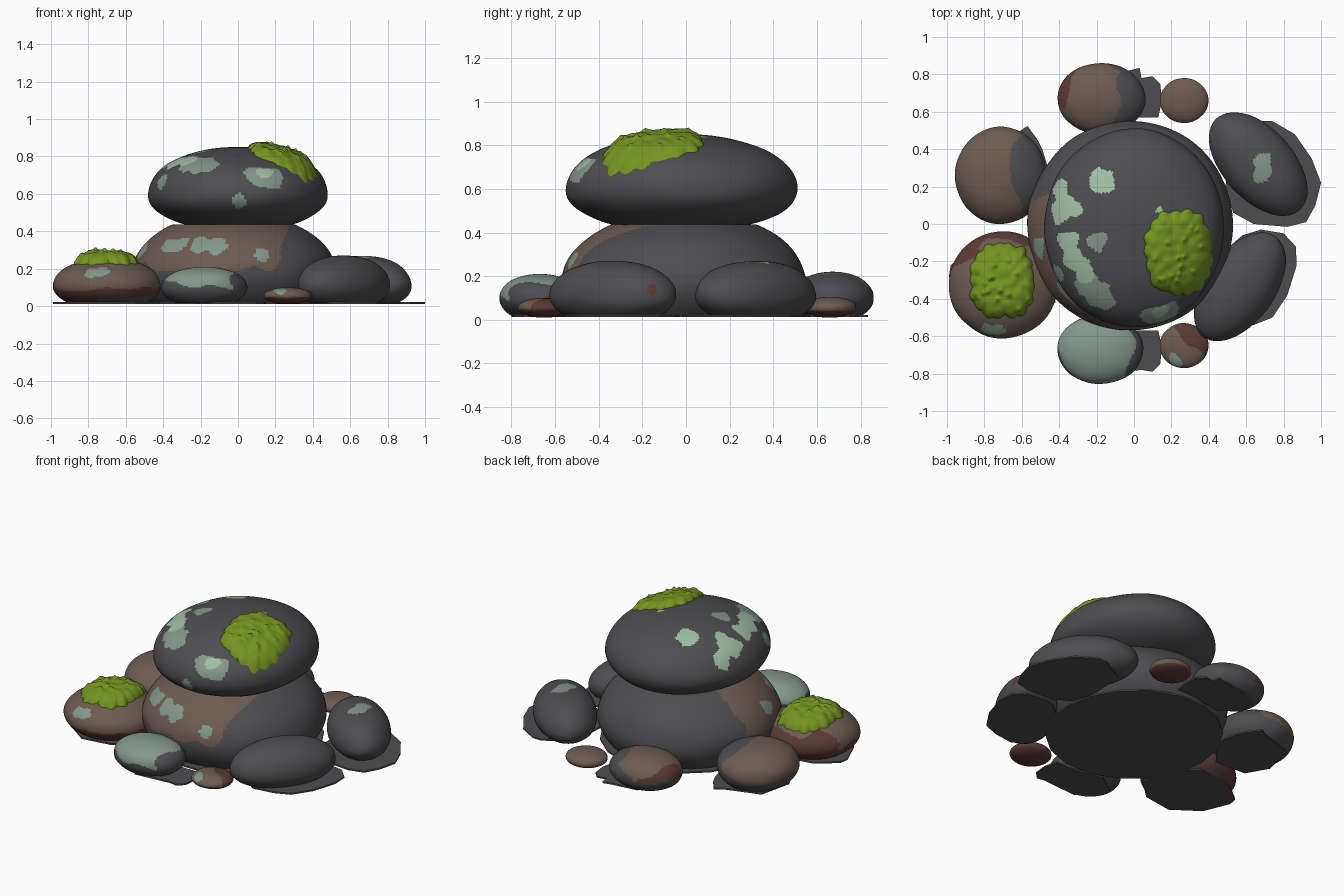
import bpy, bmesh, math, random
from mathutils import Vector, noise

if "Cube" in bpy.data.objects:
    bpy.data.objects.remove(bpy.data.objects["Cube"])

random.seed(4)
COLOURS = {
    "dark_stone": (0.075, 0.073, 0.08),
    "brown_stone": (0.15, 0.105, 0.083),
    "rust_stone": (0.105, 0.042, 0.035),
    "grey_lichen": (0.23, 0.31, 0.26),
    "pale_lichen": (0.35, 0.52, 0.37),
    "green_moss": (0.18, 0.30, 0.015),
}
MATS = []
for key, rgb in COLOURS.items():
    m = bpy.data.materials.new(key)
    m.diffuse_color = (*rgb, 1)
    m.use_nodes = True
    m.node_tree.nodes["Principled BSDF"].inputs["Base Color"].default_value = m.diffuse_color
    MATS.append(m)
DARK, BROWN, RUST, GREY, PALE, MOSS = range(6)


def finish(name, bm, rule, angle=40):
    """Turn a bmesh into a smooth object coloured by a face rule."""
    bmesh.ops.recalc_face_normals(bm, faces=bm.faces)
    for f in bm.faces:
        f.material_index = rule(f.calc_center_median())
    me = bpy.data.meshes.new(name)
    bm.to_mesh(me)
    bm.free()
    for m in MATS:
        me.materials.append(m)
    ob = bpy.data.objects.new(name, me)
    bpy.context.collection.objects.link(ob)
    bpy.ops.object.select_all(action='DESELECT')
    ob.select_set(True)
    bpy.context.view_layer.objects.active = ob
    bpy.ops.object.shade_smooth_by_angle(angle=math.radians(angle))
    return ob


def wob(p, scale=9, amount=0.03):
    return amount * noise.noise(p * scale)


class Stone:
    """Rounded pebble: unequal upper and lower halves, flat where clipped."""
    def __init__(self, centre, half, up, down, rot=0, low=0.016, high=9, n=2.1):
        self.c, self.half, self.up, self.down = Vector(centre), half, up, down
        self.rot, self.low, self.high, self.n = math.radians(rot), low, high, n

    def height(self, x, y):
        dx, dy = x - self.c.x, y - self.c.y
        ca, sa = math.cos(self.rot), math.sin(self.rot)
        rho = math.hypot((dx * ca + dy * sa) / self.half[0], (dy * ca - dx * sa) / self.half[1])
        return self.c.z + self.up * (1 - min(rho, 0.985) ** self.n) ** (1 / self.n)

    def build(self, name, rule, seg=96, rings=56):
        bm = bmesh.new()
        bmesh.ops.create_uvsphere(bm, u_segments=seg, v_segments=rings, radius=1)
        ca, sa = math.cos(self.rot), math.sin(self.rot)
        for v in bm.verts:
            d = v.co.copy()
            flat = math.hypot(d.x, d.y)
            t = (flat ** self.n + abs(d.z) ** self.n) ** (-1 / self.n)
            t *= 1 + 0.015 * noise.noise(d * 1.8 + self.c * 5)
            x, y = d.x * t * self.half[0], d.y * t * self.half[1]
            z = self.c.z + d.z * t * (self.up if d.z > 0 else self.down)
            v.co = (self.c.x + x * ca - y * sa, self.c.y + x * sa + y * ca,
                    min(max(z, self.low), self.high))
        return finish(name, bm, rule, 50)


def in_patch(p, spots, amount=0.035):
    w = wob(p, 13, amount)
    return any((p - Vector(s[:3])).length + w < s[3] for s in spots)


# Stone shapes
top = Stone((0, -0.02, 0.60), (0.48, 0.53), 0.25, 0.20, low=0.435)
base = Stone((-0.02, -0.01, 0.17), (0.55, 0.56), 0.33, 0.30, high=0.437, n=2)
left_front = Stone((-0.70, -0.325, 0.11), (0.29, 0.285), 0.145, 0.13)
left_back = Stone((-0.712, 0.26, 0.12), (0.245, 0.26), 0.14, 0.14)
right_front = Stone((0.565, -0.335, 0.11), (0.33, 0.19), 0.16, 0.13, rot=54)
right_back = Stone((0.665, 0.32, 0.11), (0.33, 0.19), 0.16, 0.13, rot=-48)
back = Stone((-0.175, 0.67, 0.10), (0.235, 0.19), 0.12, 0.11)
front = Stone((-0.18, -0.67, 0.10), (0.23, 0.185), 0.11, 0.11)
small_back = Stone((0.268, 0.66, 0.055), (0.13, 0.12), 0.05, 0.045, low=0.01)
small_front = Stone((0.268, -0.65, 0.055), (0.13, 0.12), 0.045, 0.045, low=0.01)


# Colour rules
def on_top(spots):
    return [(x, y, top.height(x, y), r) for x, y, r in spots]


pale_spots = on_top([(-0.40, 0.19, 0.06), (-0.38, 0.09, 0.075), (-0.33, 0.07, 0.05),
                     (-0.17, 0.24, 0.07), (-0.36, -0.10, 0.065), (-0.32, -0.19, 0.075),
                     (-0.27, -0.27, 0.055), (0.14, -0.47, 0.035), (0.13, 0.07, 0.025)])
grey_spots = on_top([(-0.19, -0.10, 0.06), (-0.25, -0.33, 0.075), (-0.19, -0.39, 0.08),
                     (-0.40, -0.27, 0.04), (0.12, -0.49, 0.06), (0.19, -0.48, 0.065)])
grey_spots.append((-0.01, -0.54, 0.565, 0.045))
base_spots = [(-0.38, -0.36, 0.335, 0.055), (-0.32, -0.40, 0.335, 0.045),
              (-0.19, -0.47, 0.315, 0.06), (-0.12, -0.49, 0.32, 0.065),
              (0.14, -0.52, 0.27, 0.035), (-0.52, -0.12, 0.30, 0.05)]


def top_rule(p):
    return PALE if in_patch(p, pale_spots) else GREY if in_patch(p, grey_spots) else DARK


def base_rule(p):
    w = wob(p, 6, 0.06)
    if in_patch(p, base_spots):
        return GREY
    brown = p.y < 0.16 + w and p.x < 0.12 + 0.4 * p.z + w and p.z > 0.20 + w
    return BROWN if brown and p.y < -0.95 * p.x * 0.3 + 0.02 + w else DARK


def left_front_rule(p):
    w = wob(p, 7, 0.05)
    if in_patch(p, [(-0.77, -0.57, 0.175, 0.035), (-0.73, -0.57, 0.175, 0.035)]):
        return GREY
    if p.z < 0.04 + w * 0.5 and p.x > -0.75:
        return DARK
    return RUST if p.z < (0.19 if p.y > -0.22 + w else 0.09) + w else BROWN


def left_back_rule(p):
    w = wob(p, 5, 0.06)
    return BROWN if p.x < -0.63 + w and p.z > 0.11 + w else DARK


def back_rule(p):
    w = wob(p, 6, 0.06)
    if p.x < -0.10 + w and p.z > 0.13 + w and p.x > -0.36 + w:
        return BROWN
    return RUST if p.x < -0.22 + w and p.z > 0.085 + w and p.y > 0.62 else \
        BROWN if p.x < -0.2 and p.z > 0.1 + w else DARK


def front_rule(p):
    w = wob(p, 7, 0.05)
    return GREY if -0.38 + w < p.x < -0.02 + w and p.z > 0.105 + w - 0.1 * (p.x + 0.2) else DARK


def small_rule(p):
    w = wob(p, 9, 0.05)
    if in_patch(p, [(0.22, -0.73, 0.08, 0.035)]):
        return GREY
    return RUST if p.z < 0.045 + w * 0.4 or (p.y < 0 and p.x + p.y > -0.33 + w) else BROWN


def right_front_rule(p):
    return RUST if in_patch(p, [(0.74, -0.21, 0.105, 0.05), (0.75, -0.17, 0.12, 0.045)]) else DARK


def right_back_rule(p):
    spots = [(0.67, 0.33, 0.27, 0.05), (0.69, 0.28, 0.27, 0.045)]
    return GREY if in_patch(p, spots) else DARK


top.build("top_boulder", top_rule, 192, 110)
base.build("base_boulder", base_rule, 192, 110)
left_front.build("left_front_stone", left_front_rule)
left_back.build("left_back_stone", left_back_rule)
right_front.build("right_front_stone", right_front_rule)
right_back.build("right_back_stone", right_back_rule)
back.build("back_stone", back_rule)
front.build("front_stone", front_rule)
small_back.build("small_back_pebble", small_rule)
small_front.build("small_front_pebble", small_rule)


# Moss cushions draped over the stones
def moss(name, stone, cx, cy, rx, ry, thick, seg=144, rings=26):
    bumps = [(random.uniform(-.8, .8) * rx + cx, random.uniform(-.8, .8) * ry + cy)
             for _ in range(22)]
    bm = bmesh.new()
    loops = []
    for i in range(1, rings + 1):
        r = i / rings
        loop = []
        for j in range(seg):
            a = math.tau * j / seg
            ca, sa = math.cos(a), math.sin(a)
            box = (abs(ca) ** 2.7 + abs(sa) ** 2.7) ** (-1 / 2.7)
            edge = box * (0.92 + 0.06 * abs(math.sin(8.5 * a))
                          + 0.09 * noise.noise(Vector((ca * 3, sa * 3, cx))))
            x, y = cx + rx * r * edge * ca, cy + ry * r * edge * sa
            z = stone.height(x, y) + thick * (1 - r ** 7) ** 0.5 - 0.012 * r ** 7
            z += (1 - r ** 4) * 0.008 * noise.noise(Vector((x, y, 0)) * 22)
            z += sum(0.014 * math.exp(-((x - u) ** 2 + (y - v) ** 2) / 0.00016)
                     for u, v in bumps) * (1 - r ** 6)
            loop.append(bm.verts.new((x, y, z)))
        loops.append(loop)
    for p, q in zip(loops, loops[1:]):
        for j in range(seg):
            k = (j + 1) % seg
            bm.faces.new((p[j], p[k], q[k], q[j]))
    bm.faces.new(loops[0])
    bm.faces.new(loops[-1][::-1])
    finish(name, bm, lambda p: MOSS)


moss("top_moss", top, 0.238, -0.15, 0.19, 0.235, 0.036)
moss("left_moss", left_front, -0.705, -0.305, 0.18, 0.21, 0.042)


# Thin ground slabs under the stones
def slab(name, pts):
    bm = bmesh.new()
    face = bm.faces.new([bm.verts.new((x, y, 0.012)) for x, y in pts])
    out = bmesh.ops.extrude_face_region(bm, geom=[face])
    for v in out["geom"]:
        if isinstance(v, bmesh.types.BMVert):
            v.co.z = 0.022
    if not any(len(f.verts) == len(pts) and f.calc_center_median().z < 0.014 for f in bm.faces):
        bm.faces.new([v for v in bm.verts if v.co.z < 0.014])
    finish(name, bm, lambda p: DARK, 20)


def oval(cx, cy, rx, ry, n=18):
    return [(cx + rx * math.cos(math.tau * i / n), cy + ry * math.sin(math.tau * i / n))
            for i in range(n)]


slab("right_back_slab", [(0.50, 0.45), (0.68, 0.55), (0.74, 0.55), (0.86, 0.48), (0.95, 0.35),
                         (1.0, 0.22), (0.97, 0.10), (0.92, 0.01), (0.82, -0.015),
                         (0.64, 0.0), (0.53, 0.06), (0.49, 0.2)])
slab("right_front_slab", [(0.42, -0.25), (0.50, -0.13), (0.58, -0.06), (0.68, -0.03),
                          (0.80, -0.05), (0.865, -0.12), (0.87, -0.22), (0.82, -0.38),
                          (0.74, -0.50), (0.64, -0.54), (0.5, -0.56), (0.42, -0.5)])
slab("left_back_slab", [(-0.90, 0.2), (-0.82, 0.06), (-0.6, 0.05), (-0.49, 0.2), (-0.46, 0.30),
                        (-0.49, 0.40), (-0.515, 0.45), (-0.57, 0.525), (-0.62, 0.49), (-0.85, 0.42)])
slab("left_front_slab", [(-0.98, -0.22), (-0.99, -0.28), (-0.92, -0.45), (-0.75, -0.57),
                         (-0.55, -0.54), (-0.42, -0.42), (-0.44, -0.2), (-0.6, -0.08), (-0.85, -0.12)])
for label, s in (("front", -1), ("back", 1)):
    pts = [(-0.33, 0.62), (-0.2, 0.53), (0.0, 0.57), (0.13, 0.57), (0.15, 0.66), (0.14, 0.75),
           (0.10, 0.79), (0.04, 0.78), (0.03, 0.835), (-0.03, 0.82), (-0.2, 0.80)]
    if s < 0:
        pts[8:10] = [(0.0, 0.785)]
    slab(label + "_slab", [(x, s * y) for x, y in pts])
slab("centre_slab", oval(-0.01, -0.01, 0.53, 0.54))
